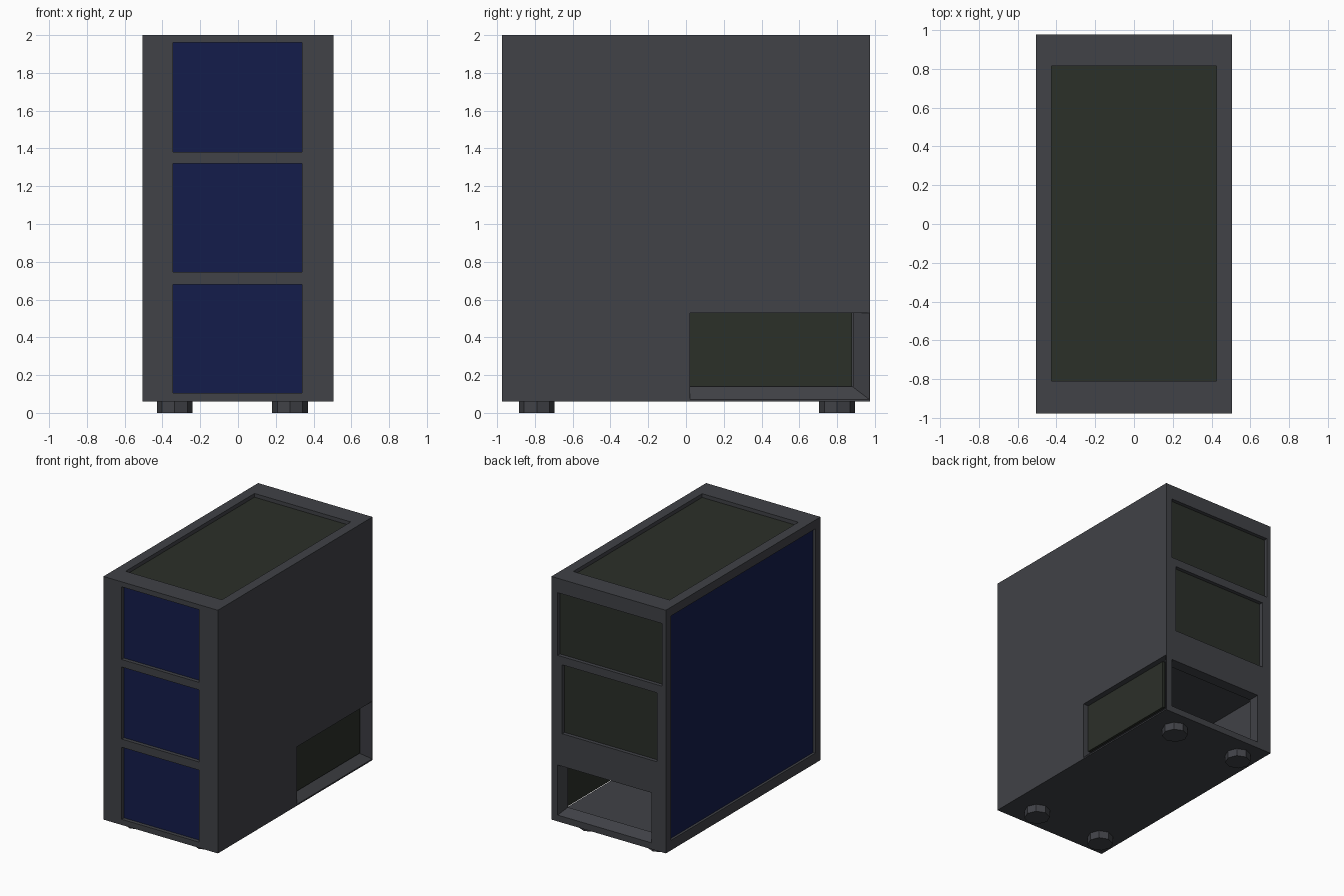
import bpy, bmesh
from mathutils import Vector

if "Cube" in bpy.data.objects:
    bpy.data.objects.remove(bpy.data.objects["Cube"])

X, Y, Z0, Z1 = 0.505, 0.975, 0.06, 2.0


def material(name, rgb):
    m = bpy.data.materials.new(name)
    m.diffuse_color = (*rgb, 1)
    m.use_nodes = True
    m.node_tree.nodes["Principled BSDF"].inputs["Base Color"].default_value = m.diffuse_color
    return m


GREY = material("dark_grey", (0.052, 0.054, 0.063))
BLUE = material("tinted_blue", (0.007, 0.012, 0.07))
GREEN = material("mesh_green", (0.024, 0.029, 0.022))


def make(name, bm, mat):
    bmesh.ops.recalc_face_normals(bm, faces=bm.faces)
    me = bpy.data.meshes.new(name)
    bm.to_mesh(me)
    bm.free()
    me.materials.append(mat)
    ob = bpy.data.objects.new(name, me)
    bpy.context.collection.objects.link(ob)
    return ob


def box(name, lo, hi, mat=GREY):
    bm = bmesh.new()
    bmesh.ops.create_cube(bm, size=1)
    lo, hi = Vector(lo), Vector(hi)
    for v in bm.verts:
        v.co = (lo + hi) / 2 + v.co * (hi - lo)
    return make(name, bm, mat)


def cut(target, cutter):
    mod = target.modifiers.new("cut", 'BOOLEAN')
    mod.operation = 'DIFFERENCE'
    mod.solver = 'EXACT'
    mod.object = cutter
    bpy.context.view_layer.objects.active = target
    bpy.ops.object.modifier_apply(modifier=mod.name)
    bpy.data.objects.remove(cutter)


def at(side, u, v, depth):
    """Point on a side of the case, depth measured inwards."""
    return {'front': (u, -Y + depth, v), 'back': (u, Y - depth, v),
            'left': (-X + depth, u, v), 'right': (X - depth, u, v),
            'top': (u, v, Z1 - depth)}[side]


def prism(name, side, r0, d0, r1, d1, mat=GREY):
    """Block between two rectangles (u0, u1, v0, v1) at two depths."""
    bm = bmesh.new()
    rings = [[bm.verts.new(at(side, u, v, d)) for u, v in
              ((r[0], r[2]), (r[1], r[2]), (r[1], r[3]), (r[0], r[3]))]
             for r, d in ((r0, d0), (r1, d1))]
    for ring in rings:
        bm.faces.new(ring)
    for i in range(4):
        j = (i + 1) % 4
        bm.faces.new((rings[0][i], rings[0][j], rings[1][j], rings[1][i]))
    return make(name, bm, mat)


# Hollow case: upper chamber and lower chamber with a deck between
case = box("case_frame", (-X, -Y, Z0), (X, Y, Z1))
cut(case, box("upper_hollow", (-.44, -.90, .59), (.44, .885, 1.93)))
cut(case, box("lower_hollow", (-.44, -.90, .14), (.44, .885, .55)))

# Openings with recessed panels: name, side, rectangle, recess, material
windows = [
    ("front_panel_top", 'front', (-.345, .34, 1.38, 1.96), .03, BLUE),
    ("front_panel_middle", 'front', (-.345, .34, .745, 1.32), .03, BLUE),
    ("front_panel_bottom", 'front', (-.345, .34, .105, .68), .03, BLUE),
    ("side_window", 'left', (-.91, .91, .14, 1.93), .02, BLUE),
    ("top_vent", 'top', (-.425, .425, -.81, .815), .03, GREEN),
    ("back_vent_top", 'back', (-.47, .45, 1.385, 1.885), .03, GREEN),
    ("back_vent_middle", 'back', (-.425, .41, .77, 1.32), .03, GREEN),
]
for name, side, r, recess, mat in windows:
    cut(case, prism("cutter", side, r, -.01, r, recess + .02))
    prism(name, side, r, recess, r, recess + .02, mat)

# Lower side vent with sloped lip
outer, inner = (.02, .972, .07, .53), (.02, .88, .14, .53)
cut(case, prism("cutter", 'right', outer, -.001, inner, .07))
prism("side_vent", 'right', inner, .045, inner, .065, GREEN)

# Open bay at the lower back with sloped lip
cut(case, prism("cutter", 'back', (-.38, .45, .11, .51), -.001,
                (-.38, .42, .15, .51), .10))

# Feet
for x in (-.335, .275):
    for y in (-.79, .80):
        bm = bmesh.new()
        bmesh.ops.create_cone(bm, cap_ends=True, segments=8, radius1=.095,
                              radius2=.095, depth=.07)
        bmesh.ops.translate(bm, verts=bm.verts, vec=(x, y, .035))
        make("foot", bm, GREY)
